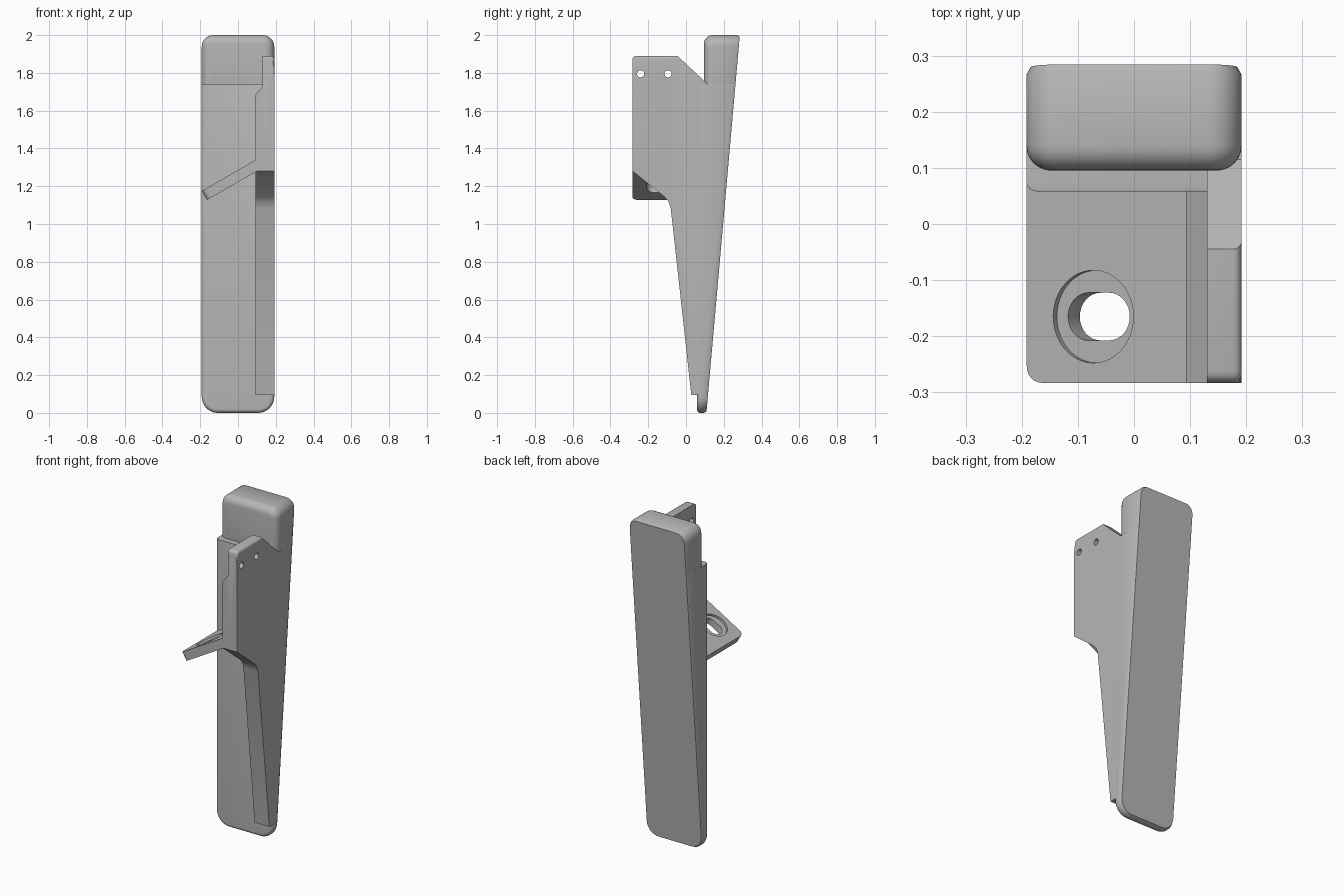
import bpy, bmesh, math
from mathutils import Matrix, Vector

cube = bpy.data.objects.get("Cube")
if cube:
    bpy.data.objects.remove(cube, do_unlink=True)

grey = bpy.data.materials.new("plain grey")
grey.use_nodes = True
colour = (0.47, 0.47, 0.47, 1)
grey.diffuse_color = colour
grey.node_tree.nodes["Principled BSDF"].inputs["Base Color"].default_value = colour


def loft(name, rings, matrix=None):
    """Skin matching closed rings of points and cap both ends."""
    bm = bmesh.new()
    loops = [[bm.verts.new(p) for p in ring] for ring in rings]
    for a, b in zip(loops, loops[1:]):
        for i in range(len(a)):
            j = (i + 1) % len(a)
            bm.faces.new((a[i], a[j], b[j], b[i]))
    bm.faces.new(loops[0])
    bm.faces.new(loops[-1])
    bmesh.ops.remove_doubles(bm, verts=bm.verts, dist=1e-5)
    bmesh.ops.recalc_face_normals(bm, faces=bm.faces)
    if matrix:
        bm.transform(matrix)
    mesh = bpy.data.meshes.new(name)
    bm.to_mesh(mesh)
    bm.free()
    obj = bpy.data.objects.new(name, mesh)
    bpy.context.collection.objects.link(obj)
    mesh.materials.append(grey)
    return obj


def arc(cx, cy, r, start, end, n=8):
    return [(cx + r * math.cos(math.radians(start + (end - start) * i / n)),
             cy + r * math.sin(math.radians(start + (end - start) * i / n)))
            for i in range(n + 1)]


def activate(obj):
    bpy.ops.object.select_all(action='DESELECT')
    obj.select_set(True)
    bpy.context.view_layer.objects.active = obj


def cut(obj, cutter):
    activate(obj)
    mod = obj.modifiers.new("cut", 'BOOLEAN')
    mod.operation, mod.object, mod.solver = 'DIFFERENCE', cutter, 'EXACT'
    bpy.ops.object.modifier_apply(modifier=mod.name)
    bpy.data.objects.remove(cutter, do_unlink=True)


def smooth(obj):
    activate(obj)
    bpy.ops.object.shade_smooth_by_angle(angle=math.radians(35))


# Tapered body: a lower block and a rounded head with a shared sloping back
HALF = 0.192


def back(z):
    return 0.108 + 0.0885 * z


def outline(z0, z1, r0, r1, inset, in0, in1):
    """Rounded rectangle in x and z, with separate bottom and top corners."""
    w, lo, hi = HALF - inset, z0 + in0, z1 - in1
    r0, r1 = max(r0 - in0, 0.0002), max(r1 - in1, 0.0002)
    return (arc(w - r0, lo + r0, r0, -90, 0) + arc(w - r1, hi - r1, r1, 0, 90)
            + arc(r1 - w, hi - r1, r1, 90, 180) + arc(r0 - w, lo + r0, r0, 180, 270))


def body_block(name, z0, z1, r0, r1, front, fillet, round_top):
    bottom, top = (0, 1) if round_top else (1, 0)
    rings = []
    for i in range(7):
        a = math.pi / 2 * i / 6
        inset = fillet * (1 - math.sin(a))
        y = front + fillet * (1 - math.cos(a))
        rings.append([(x, y, z) for x, z in
                      outline(z0, z1, r0, r1, inset, inset * bottom, inset * top)])
    for depth, inset in ((0.014, 0), (0, 0.008)):
        rings.append([(x, back(z) - depth, z) for x, z in
                      outline(z0, z1, r0, r1, inset, inset * bottom, inset * top)])
    smooth(loft(name, rings))


body_block("lower_body", 0, 1.74, 0.085, 0, 0.058, 0.02, False)
body_block("head", 1.74, 2, 0, 0.06, 0.095, 0.045, True)

# Side plate with a sloping lower edge
lower_edge = [(-0.283, 1.28), (-0.115, 1.145), (-0.093, 1.12),
              (-0.081, 1.085), (0.028, 0.095)]
profile = lower_edge + [(0.085, 0.095), (0.115, 1.74), (-0.045, 1.89)]
profile += arc(-0.263, 1.87, 0.02, 90, 180, 4)
plate = loft("left_side_plate", [[(x, y, z) for y, z in profile] for x in (0.13, HALF)])

# Round the outer top edges of the plate
bm = bmesh.new()
bm.from_mesh(plate.data)
rim = [e for e in bm.edges if all(v.co.x > 0.19 and v.co.z > 1.865 for v in e.verts)]
bmesh.ops.bevel(bm, geom=rim, offset=0.015, segments=4, profile=0.5, affect='EDGES')
bm.to_mesh(plate.data)
bm.free()

# Screw holes through the plate
for y in (-0.24, -0.095):
    circle = arc(y, 1.795, 0.019, 0, 345, 23)
    cut(plate, loft("hole_cutter", [[(x, a, b) for a, b in circle] for x in (0, 0.3)]))
smooth(plate)

# Thickened inner layer of the plate, sloping at its top
inner = []
for x, top in ((0.093, 1.685), (0.13, 1.73)):
    inner.append([(x, y, z) for y, z in lower_edge + [(0.07, 0.095), (0.07, top), (-0.283, top)]])
smooth(loft("plate_inner_layer", inner))

# Angled mounting flange, laid out flat and then tilted
tilt = Matrix.Translation(Vector((0.105, 0, 1.346))) @ Matrix.Rotation(math.radians(-30), 4, 'Y')
THICK = 0.055


def slab(name, shape, low, high):
    return loft(name, [[(u, y, h) for u, y in shape] for h in (low, high)], tilt)


shape = [(0, 0.07), (-0.342, 0.07)] + arc(-0.312, -0.253, 0.03, 180, 270) + [(0, -0.283)]
flange = slab("mounting_flange", shape, -THICK, 0)

# Round recess and slotted hole in the flange
cut(flange, slab("recess_cutter", arc(-0.205, -0.165, 0.0825, 0, 354, 59), -0.013, 0.05))
slot = arc(-0.18, -0.165, 0.0425, -90, 90, 16) + arc(-0.222, -0.165, 0.0425, 90, 270, 16)
cut(flange, slab("slot_cutter", slot, -0.1, 0.04))
smooth(flange)
